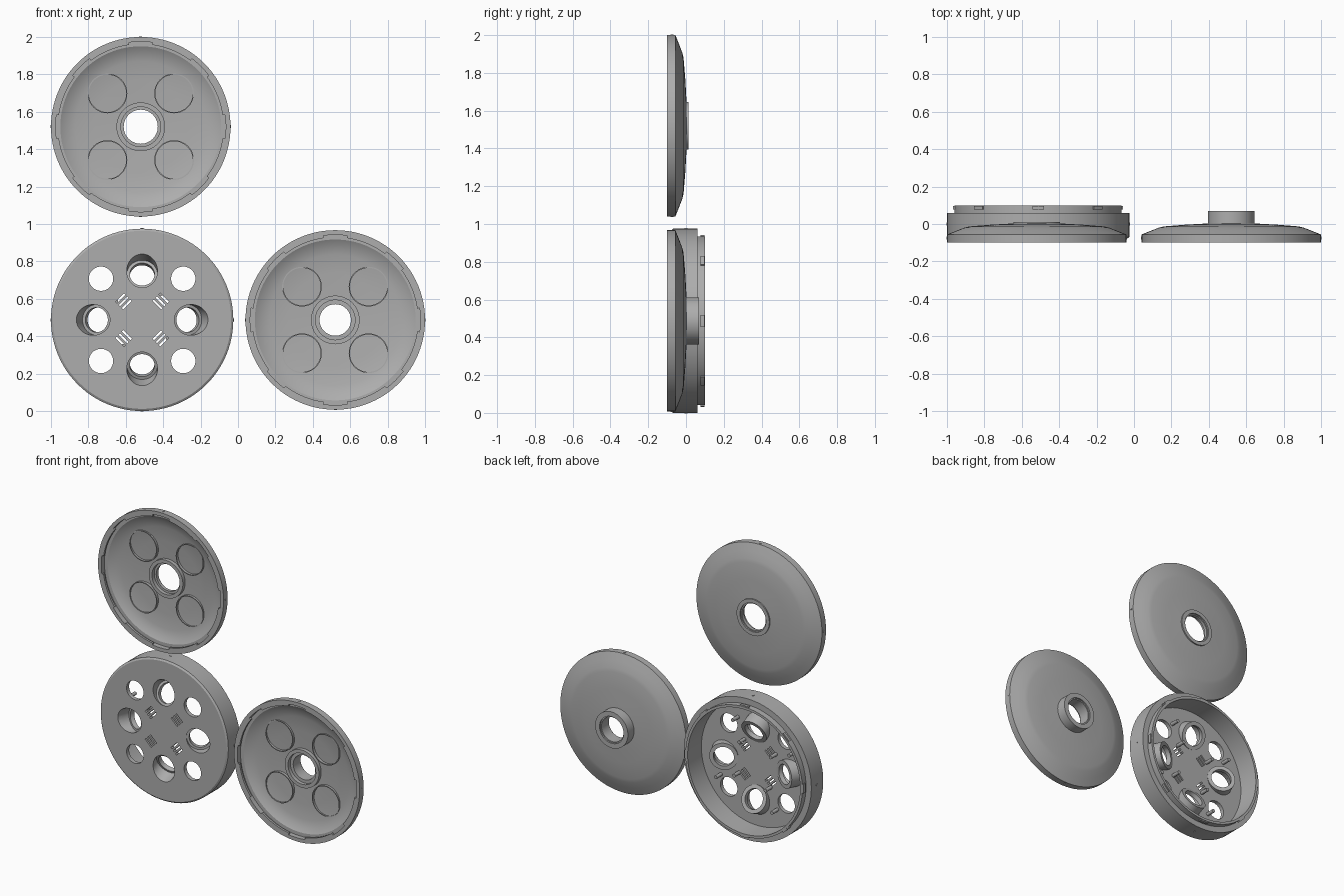
import bpy, bmesh
from math import sin, cos, pi, radians
from mathutils import Matrix

cube = bpy.data.objects.get("Cube")
if cube:
    bpy.data.objects.remove(cube)

GREY = (0.42, 0.42, 0.42, 1)
mat = bpy.data.materials.new("plain grey")
mat.use_nodes = True
mat.diffuse_color = GREY
mat.node_tree.nodes["Principled BSDF"].inputs["Base Color"].default_value = GREY


def lathe(bm, profile, mtx, segs=96, start=0, sweep=360, closed=True):
    """Turn a (radius, y) profile about the y axis; a part sweep gets end caps."""
    full = sweep == 360
    new = bmesh.new()
    rings = []
    for i in range(segs if full else segs + 1):
        a = radians(start + sweep * i / segs)
        rings.append([new.verts.new((r * cos(a), y, r * sin(a))) for r, y in profile])
    n = len(profile)
    for i in range(segs):
        a, b = rings[i], rings[(i + 1) % len(rings)]
        for j in range(n if closed else n - 1):
            k = (j + 1) % n
            new.faces.new((a[j], a[k], b[k], b[j]))
    if not full:
        new.faces.new(rings[0])
        new.faces.new(rings[-1])
    bmesh.ops.remove_doubles(new, verts=new.verts, dist=1e-5)
    bmesh.ops.recalc_face_normals(new, faces=new.faces)
    new.transform(mtx)
    tmp = bpy.data.meshes.new("tmp")
    new.to_mesh(tmp)
    new.free()
    bm.from_mesh(tmp)
    bpy.data.meshes.remove(tmp)


def rod(bm, r, y0, y1, mtx, segs=48):
    lathe(bm, [(0, y0), (r, y0), (r, y1), (0, y1)], mtx, segs, closed=False)


def make(name, bm, smooth=True):
    mesh = bpy.data.meshes.new(name)
    bm.to_mesh(mesh)
    bm.free()
    mesh.materials.append(mat)
    ob = bpy.data.objects.new(name, mesh)
    bpy.context.collection.objects.link(ob)
    if smooth:
        shade(ob)
    return ob


def shade(ob):
    bpy.ops.object.select_all(action='DESELECT')
    ob.select_set(True)
    bpy.context.view_layer.objects.active = ob
    bpy.ops.object.shade_smooth_by_angle(angle=radians(25))


def move(x, y, z):
    return Matrix.Translation((x, y, z))


def turn(deg, axis='Y'):
    return Matrix.Rotation(radians(deg), 4, axis)


def rim_marks(name, at, radius, y):
    """Tiny round studs at the quarter points of a rim."""
    bm = bmesh.new()
    for k in range(4):
        rod(bm, 0.008, -0.004, 0.003,
            at @ turn(90 * k) @ move(0, y, radius) @ turn(90, 'X'), 12)
    make(name, bm)


def lid(name, at, hub_y, hole):
    # dished shell with central hub, open towards the front
    bm = bmesh.new()
    lathe(bm, [(0.48, -0.1), (0.48, -0.056), (0.43, -0.036), (0.385, -0.019),
               (0.36, -0.013), (0.25, -0.004), (0.125, 0.003), (0.125, hub_y),
               (hole + 0.008, hub_y), (hole + 0.008, hub_y - 0.01), (hole, hub_y - 0.01),
               (hole, -0.02), (0.106, -0.02), (0.106, -0.045), (0.13, -0.045),
               (0.13, -0.02), (0.25, -0.026), (0.35, -0.034), (0.4, -0.048),
               (0.43, -0.066), (0.455, -0.066), (0.455, -0.1)], at)
    make(name + "_shell", bm)
    # bayonet teeth inside the rim
    bm = bmesh.new()
    for k in range(8):
        lathe(bm, [(0.442, -0.1), (0.458, -0.1), (0.458, -0.085), (0.442, -0.085)],
              at, 12, 45 * k + 8, 29)
    make(name + "_teeth", bm)
    # four raised seat rings
    bm = bmesh.new()
    for sx in (-1, 1):
        for sz in (-1, 1):
            lathe(bm, [(0.1, -0.04), (0.106, -0.04), (0.106, -0.015), (0.1, -0.015)],
                  at @ move(0.178 * sx, 0, 0.178 * sz), 64)
    make(name + "_seat_rings", bm)
    rim_marks(name + "_rim_marks", at, 0.479, -0.075)


lid("upper_lid", move(-0.52, 0, 1.52), 0.012, 0.091)
lid("side_lid", move(0.52, 0, 0.487), 0.07, 0.084)

# base drum: front plate, wall and stepped lip
at = move(-0.5125, 0, 0.4875)
bm = bmesh.new()
lathe(bm, [(0, -0.078), (0.476, -0.078), (0.4875, -0.07), (0.4875, 0.06), (0.447, 0.06),
           (0.447, 0.1), (0.43, 0.1), (0.43, -0.05), (0, -0.05)], at, closed=False)
base = make("base_drum", bm, smooth=False)

# cutter for round holes, tilted ports and slots
tilts = [at @ turn(90 * k) @ move(0, -0.078, 0.262) @ turn(-24, 'X') for k in range(4)]
bm = bmesh.new()
for k in range(4):
    rod(bm, 0.082, -0.08, 0.12, tilts[k])
    corner = at @ turn(90 * k + 45)
    rod(bm, 0.065, -0.15, 0.0, corner @ move(0, 0, 0.311))
    for s in (-1, 0, 1):
        bmesh.ops.create_cube(bm, size=1, matrix=corner @ move(0, -0.06, 0.14 + 0.024 * s)
                              @ Matrix.Diagonal((0.065, 0.1, 0.011, 1)))
cutter = make("hole_cutter", bm, smooth=False)
cutter.hide_render = True
mod = base.modifiers.new("holes", 'BOOLEAN')
mod.operation = 'DIFFERENCE'
mod.solver = 'EXACT'
mod.object = cutter
bpy.context.view_layer.objects.active = base
bpy.ops.object.modifier_apply(modifier=mod.name)
bpy.data.objects.remove(cutter)
shade(base)

# tilted port sleeves with an inner lip, trimmed inside the plate
bm = bmesh.new()
for m in tilts:
    lathe(bm, [(0.082, -0.06), (0.092, -0.06), (0.092, 0.075), (0.066, 0.075),
               (0.066, 0.045), (0.082, 0.045)], m, 64)
bmesh.ops.bisect_plane(bm, geom=bm.verts[:] + bm.edges[:] + bm.faces[:],
                       plane_co=(0, -0.07, 0), plane_no=(0, -1, 0), clear_outer=True)
make("port_sleeves", bm)

# standing pegs behind the plate
bm = bmesh.new()
for k in range(4):
    for x, z in ((0.28, -0.15), (0.1, 0.14)):
        rod(bm, 0.012, -0.055, 0.01, at @ turn(90 * k) @ move(x, 0, z), 16)
make("pegs", bm)

# bayonet tabs around the lip
bm = bmesh.new()
for k in range(8):
    lathe(bm, [(0.44, 0.078), (0.455, 0.078), (0.455, 0.097), (0.44, 0.097)],
          at, 6, 45 * k - 4, 8)
make("lip_tabs", bm)
rim_marks("base_rim_marks", at, 0.487, 0.0)
